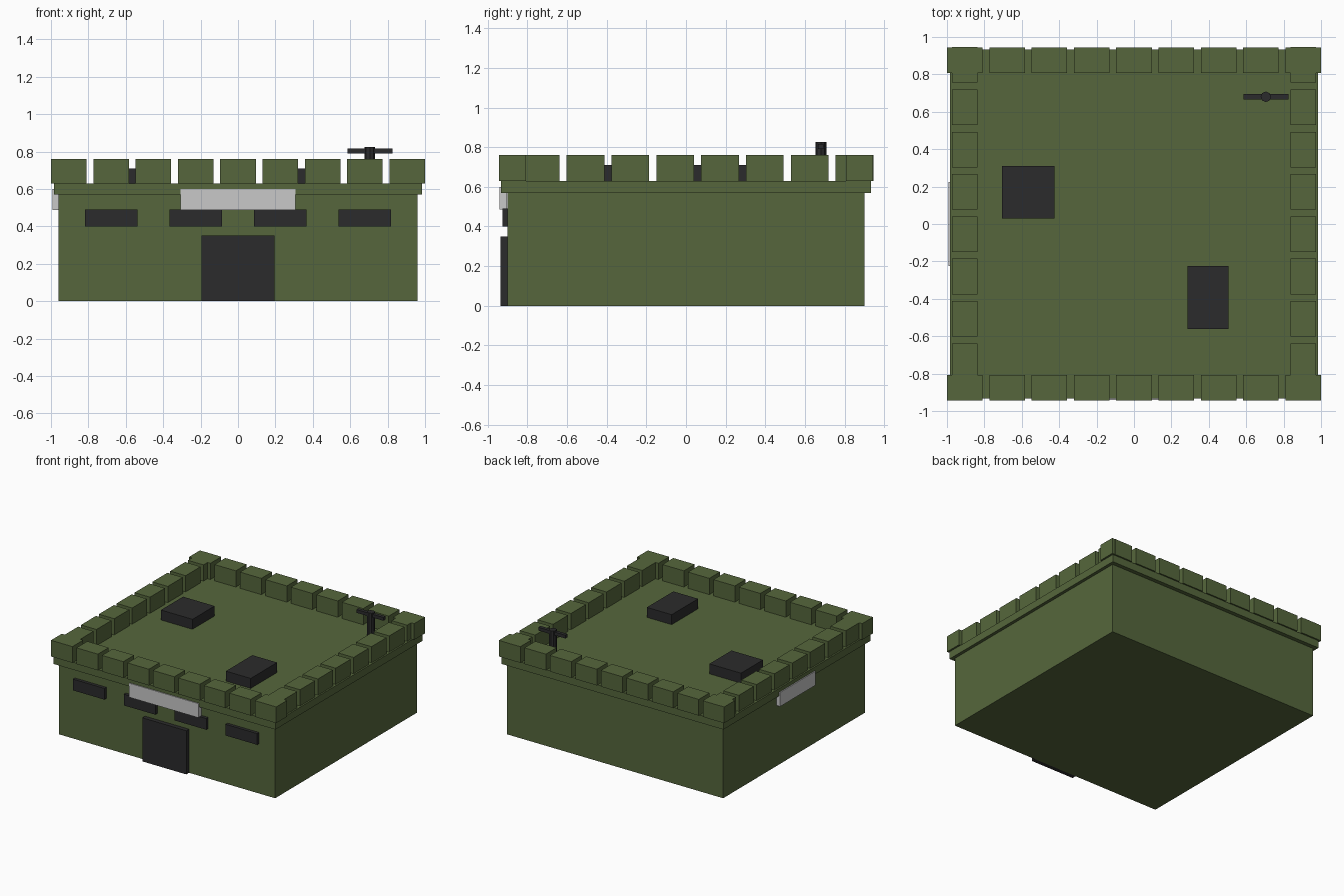
import bpy

cube = bpy.data.objects.get("Cube")
if cube:
    bpy.data.objects.remove(cube, do_unlink=True)


def material(name, rgb):
    mat = bpy.data.materials.new(name)
    mat.use_nodes = True
    color = (*rgb, 1.0)
    mat.diffuse_color = color
    bsdf = next(n for n in mat.node_tree.nodes if n.type == "BSDF_PRINCIPLED")
    bsdf.inputs["Base Color"].default_value = color
    bsdf.inputs["Roughness"].default_value = 0.9
    return mat


olive = material("olive green", (0.092, 0.134, 0.045))
charcoal = material("charcoal", (0.024, 0.024, 0.025))
pale_grey = material("pale grey", (0.58, 0.58, 0.58))


def finish(name, mat):
    obj = bpy.context.object
    obj.name = obj.data.name = name
    obj.data.materials.append(mat)
    return obj


def box(name, mat, center, size):
    """Box from its centre and full size."""
    bpy.ops.mesh.primitive_cube_add(size=1, location=center)
    bpy.context.object.scale = size
    bpy.ops.object.transform_apply(location=False, rotation=False, scale=True)
    return finish(name, mat)


# Main block and roof cornice
WALL_TOP, ROOF = 0.57, 0.63
box("wall_block", olive, (0, 0, WALL_TOP / 2), (1.92, 1.80, WALL_TOP))
box("roof_cornice", olive, (0, 0, (WALL_TOP + ROOF) / 2), (1.97, 1.865, ROOF - WALL_TOP))

# Battlements: long rows front and back, shorter rows on the sides
PITCH, WIDTH, DEPTH, HEIGHT = 0.2262, 0.19, 0.137, 0.13
merlon_z = ROOF + HEIGHT / 2
for side, label in ((-1, "front"), (1, "back")):
    for i in range(9):
        box(f"{label}_merlon_{i + 1}", olive,
            ((i - 4) * PITCH, side * 0.875, merlon_z), (WIDTH, DEPTH, HEIGHT))
for side, label in ((-1, "right"), (1, "left")):
    for i in range(8):
        box(f"{label}_merlon_{i + 1}", olive,
            (side * 0.904, -0.733 + i * PITCH, merlon_z), (DEPTH, WIDTH, HEIGHT))

# Door and slit windows
box("front_door", charcoal, (0, -0.917, 0.175), (0.39, 0.035, 0.35))
for i, x in enumerate((-0.678, -0.226, 0.226, 0.678)):
    box(f"front_window_{i + 1}", charcoal, (x, -0.912, 0.445), (0.28, 0.026, 0.09))

# Blank sign boards
box("front_sign", pale_grey, (0, -0.922, 0.543), (0.615, 0.036, 0.113))
box("side_sign", pale_grey, (-0.975, 0, 0.543), (0.036, 0.45, 0.113))

# Roof equipment
box("square_roof_unit", charcoal, (-0.565, 0.17, ROOF + 0.04), (0.28, 0.28, 0.08))
box("long_roof_unit", charcoal, (0.395, -0.393, ROOF + 0.04), (0.22, 0.335, 0.08))

# Antenna
bpy.ops.mesh.primitive_cylinder_add(vertices=8, radius=0.028, depth=0.195,
                                    location=(0.705, 0.68, ROOF + 0.0975))
finish("antenna_mast", charcoal)
box("antenna_bar", charcoal, (0.705, 0.68, 0.803), (0.24, 0.028, 0.026))
